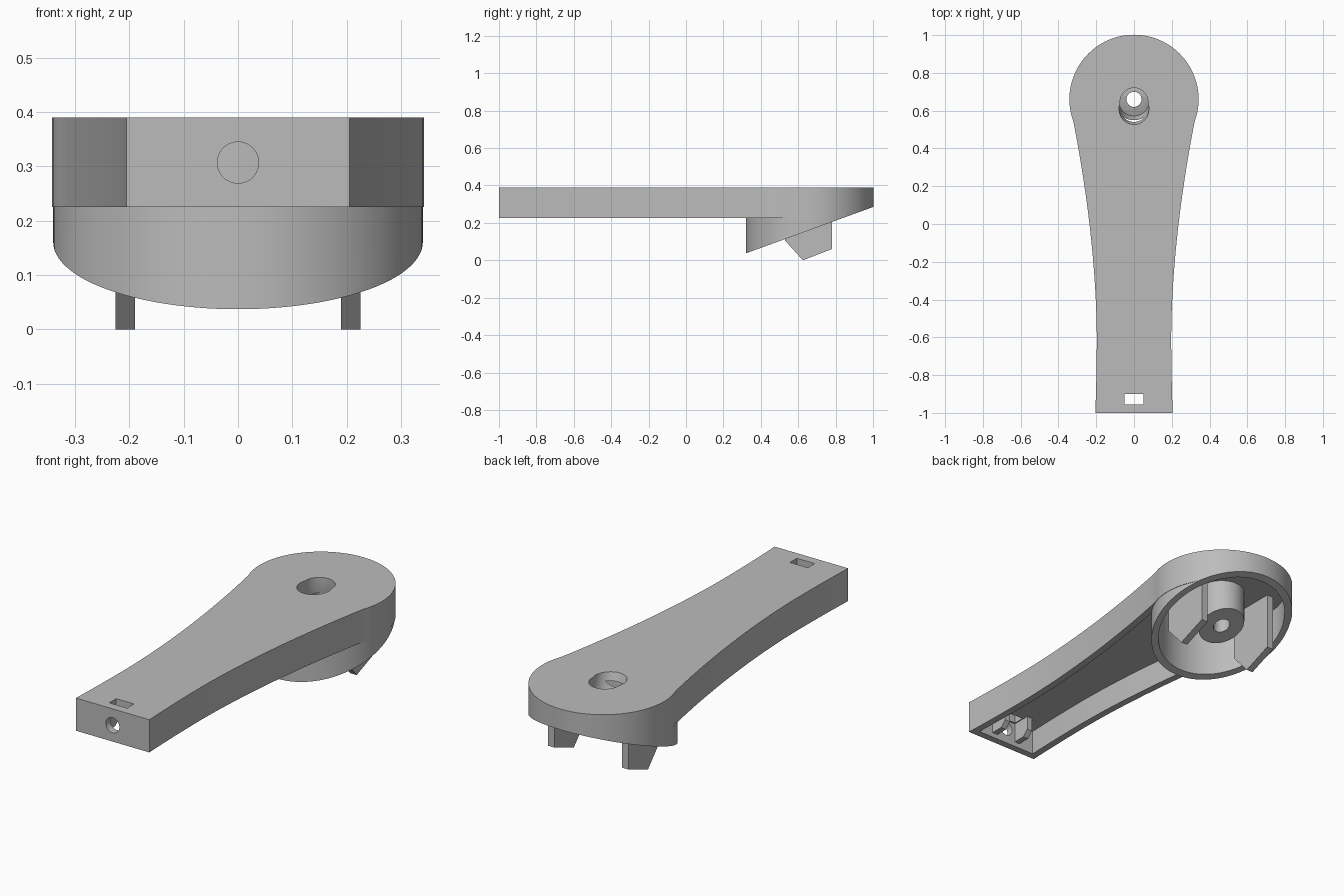
import bpy, bmesh
from math import radians, sin, cos, tan
from mathutils import Matrix, Vector

if "Cube" in bpy.data.objects:
    bpy.data.objects.remove(bpy.data.objects["Cube"], do_unlink=True)

grey = bpy.data.materials.new("plain grey")
grey.use_nodes = True
grey.diffuse_color = (0.5, 0.5, 0.5, 1)
grey.node_tree.nodes["Principled BSDF"].inputs["Base Color"].default_value = (0.5, 0.5, 0.5, 1)

TOP, UNDER, CEILING = 0.39, 0.225, 0.35
HEAD_Y, HEAD_R, WALL = 0.66, 0.342, 0.036
TILT = radians(20)


def finish(name, bm):
    bmesh.ops.recalc_face_normals(bm, faces=bm.faces)
    mesh = bpy.data.meshes.new(name)
    bm.to_mesh(mesh)
    bm.free()
    mesh.materials.append(grey)
    obj = bpy.data.objects.new(name, mesh)
    bpy.context.collection.objects.link(obj)
    return obj


def extrude(name, points, direction):
    bm = bmesh.new()
    face = bm.faces.new([bm.verts.new(p) for p in points])
    ext = bmesh.ops.extrude_face_region(bm, geom=[face])
    verts = [v for v in ext["geom"] if isinstance(v, bmesh.types.BMVert)]
    bmesh.ops.translate(bm, verts=verts, vec=direction)
    return finish(name, bm)


def box(name, lo, hi):
    pts = [(lo[0], lo[1], lo[2]), (hi[0], lo[1], lo[2]),
           (hi[0], hi[1], lo[2]), (lo[0], hi[1], lo[2])]
    return extrude(name, pts, (0, 0, hi[2] - lo[2]))


def cylinder(name, start, end, radius, segments=64):
    a, b = Vector(start), Vector(end)
    bm = bmesh.new()
    turn = (b - a).to_track_quat('Z', 'Y').to_matrix().to_4x4()
    bmesh.ops.create_cone(bm, cap_ends=True, segments=segments, radius1=radius, radius2=radius,
                          depth=(b - a).length, matrix=Matrix.Translation((a + b) / 2) @ turn)
    return finish(name, bm)


def combine(target, other, operation):
    mod = target.modifiers.new("combine", 'BOOLEAN')
    mod.operation, mod.solver, mod.object = operation, 'EXACT', other
    bpy.context.view_layer.objects.active = target
    bpy.ops.object.modifier_apply(modifier=mod.name)
    bpy.data.objects.remove(other, do_unlink=True)


def half_width(y):
    t = (y + 0.6) / 1.14
    return 0.197 + (0.1235 * t ** 1.8 if t > 0 else 0.065 * t * t)


def arm_side(y0, y1, z, inset=0.0, steps=32):
    ys = [y0 + (y1 - y0) * i / steps for i in range(steps + 1)]
    return [(half_width(y) - inset, y, z) for y in ys]


def mirrored(points):
    return [(-x, y, z) for x, y, z in reversed(points)]


# Tapered arm with rounded end
side = arm_side(-1, 0.54, UNDER)
arc = [radians(-18 + 216 * i / 72) for i in range(1, 72)]
head_arc = [(HEAD_R * cos(a), HEAD_Y + HEAD_R * sin(a), UNDER) for a in arc]
body = extrude("lever_body", side + head_arc + mirrored(side), (0, 0, TOP - UNDER))

# Channel under the arm
inner = arm_side(-1 + WALL, 0.5, 0.1, WALL)
combine(body, extrude("channel", inner + mirrored(inner), (0, 0, CEILING - 0.1)), 'DIFFERENCE')

# Round cup with central boss
combine(body, cylinder("cup", (0, HEAD_Y, -0.1), (0, HEAD_Y, TOP - 0.01), HEAD_R - 0.002, 96), 'UNION')
combine(body, cylinder("cavity", (0, HEAD_Y, -0.2), (0, HEAD_Y, CEILING), HEAD_R - WALL, 96), 'DIFFERENCE')
combine(body, cylinder("boss", (0, HEAD_Y, -0.05), (0, HEAD_Y, TOP - 0.02), 0.11), 'UNION')

# Sloping underside of the cup
plane_z = lambda y: 0.161 + (y - HEAD_Y) * tan(TILT)
wedge = [(-1, y, z) for y, z in ((0.1, plane_z(0.1)), (1.3, plane_z(1.3)), (1.3, -0.5), (0.1, -0.5))]
combine(body, extrude("slope_cut", wedge, (2, 0, 0)), 'DIFFERENCE')

# Tilted recess and screw hole
axis = Vector((0, -sin(TILT), cos(TILT)))
floor = Vector((0, 0.6465, 0.29))
combine(body, cylinder("recess", floor, floor + axis * 0.3, 0.079), 'DIFFERENCE')
combine(body, cylinder("recess_clearance", floor + Vector((0, 0, 0.01)), (0, 0.6465, 0.6), 0.074), 'DIFFERENCE')
combine(body, cylinder("screw_hole", (0, HEAD_Y, -0.2), (0, HEAD_Y, 0.33), 0.04, 40), 'DIFFERENCE')

# Nut slot and end hole
combine(body, box("nut_slot", (-0.05, -0.955, 0.1), (0.05, -0.9, 0.6)), 'DIFFERENCE')
combine(body, cylinder("end_hole", (0, -1.1, 0.307), (0, -0.9, 0.307), 0.038, 40), 'DIFFERENCE')

parts = [body]
# Chamfered ribs beside the slot, and clip legs inside the cup
rib = ((-0.97, 0.36), (-0.97, 0.25), (-0.9, 0.25), (-0.87, 0.28), (-0.87, 0.36))
leg = ((0.78, 0.36), (0.78, 0.06), (0.625, 0), (0.53, 0.105), (0.53, 0.36))
for label, sign in (("left", 1), ("right", -1)):
    for name, profile, x, thick in (("nut_rib", rib, 0.055, 0.03), ("clip_leg", leg, 0.189, 0.036)):
        parts.append(extrude(f"{label}_{name}", [(sign * x, y, z) for y, z in profile],
                             (sign * thick, 0, 0)))

# Smooth curved walls, crisp edges
for obj in parts:
    bpy.ops.object.select_all(action='DESELECT')
    obj.select_set(True)
    bpy.context.view_layer.objects.active = obj
    bpy.ops.object.shade_smooth_by_angle(angle=radians(30))
